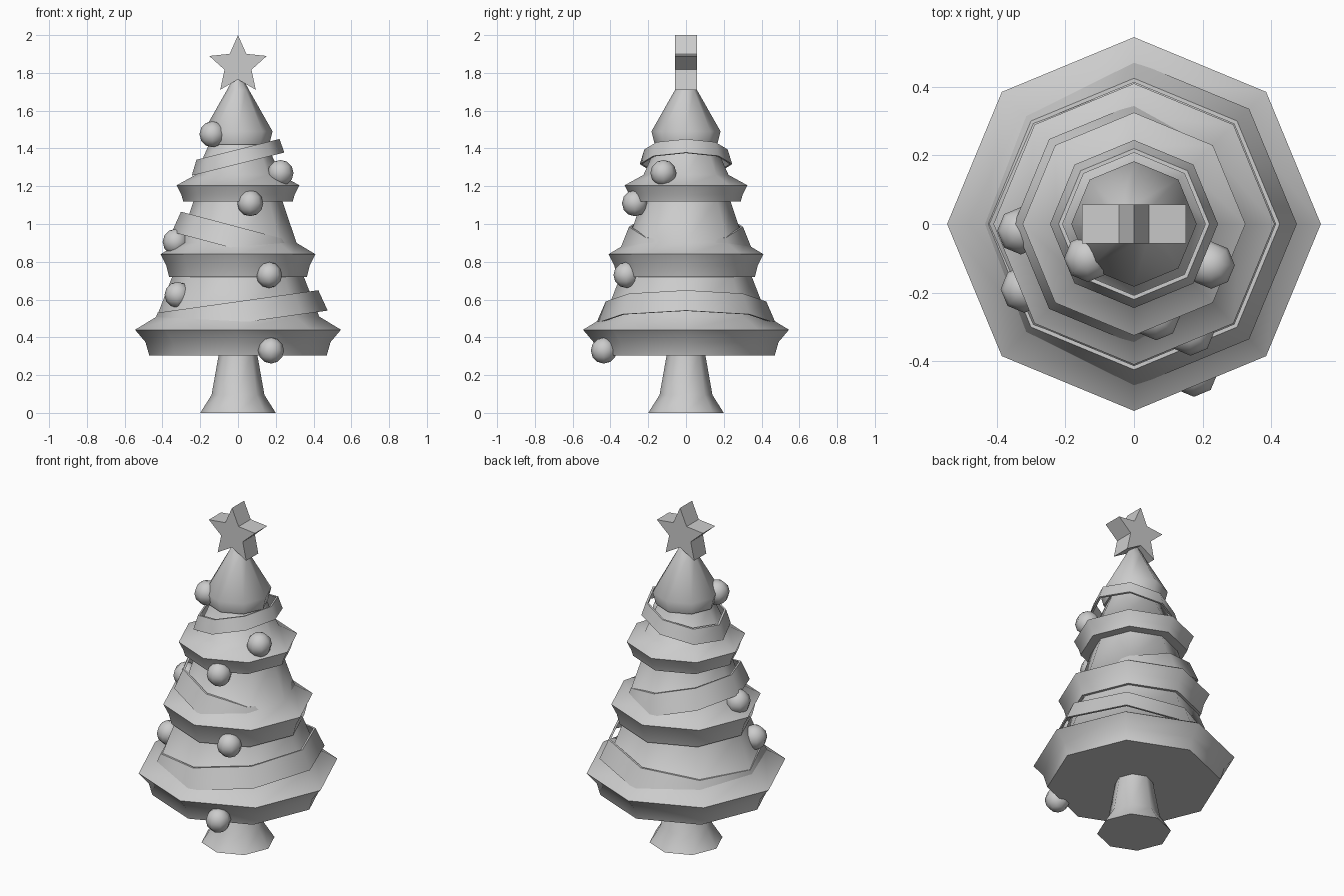
import bpy, bmesh, math
from mathutils import Vector

if "Cube" in bpy.data.objects:
    bpy.data.objects.remove(bpy.data.objects["Cube"])

grey = bpy.data.materials.new("light_grey")
grey.diffuse_color = (0.6, 0.6, 0.6, 1)
grey.use_nodes = True
grey.node_tree.nodes["Principled BSDF"].inputs["Base Color"].default_value = grey.diffuse_color


def finish(name, bm, angle=None):
    bmesh.ops.recalc_face_normals(bm, faces=bm.faces)
    mesh = bpy.data.meshes.new(name)
    bm.to_mesh(mesh)
    bm.free()
    mesh.materials.append(grey)
    ob = bpy.data.objects.new(name, mesh)
    bpy.context.collection.objects.link(ob)
    if angle:
        bpy.ops.object.select_all(action='DESELECT')
        ob.select_set(True)
        bpy.context.view_layer.objects.active = ob
        bpy.ops.object.shade_smooth_by_angle(angle=math.radians(angle))
    return ob


def lathe(name, profile, slope=0.0, closed=False, sides=8):
    """Eight-sided turned shape from (z, radius) points; slope tilts it along x."""
    bm = bmesh.new()
    rings = []
    for z, r in profile:
        ring = []
        for i in range(sides):
            a = math.tau * i / sides
            x, y = r * math.cos(a), r * math.sin(a)
            ring.append(bm.verts.new((x, y, z + slope * x)))
        rings.append(ring)
    pairs = list(zip(rings, rings[1:]))
    if closed:
        pairs.append((rings[-1], rings[0]))
    else:
        bm.faces.new(rings[0])
        bm.faces.new(rings[-1])
    for lo, hi in pairs:
        for i in range(sides):
            j = (i + 1) % sides
            bm.faces.new((lo[i], lo[j], hi[j], hi[i]))
    return finish(name, bm, 55)


# Trunk
lathe("trunk", [(0, .2), (.095, .14), (.32, .1)])

# Foliage tiers, each with a rounded skirt and tapering body
lathe("tier_bottom", [(.305, .47), (.375, .49), (.44, .545), (.51, .43), (.73, .345)])
lathe("tier_lower_middle", [(.72, .365), (.78, .38), (.84, .41), (.90, .31), (1.13, .232)])
lathe("tier_upper_middle", [(1.12, .29), (1.155, .30), (1.205, .325), (1.26, .225), (1.43, .15)])
lathe("tier_top", [(1.42, .165), (1.49, .183), (1.71, .058), (1.79, .015)])


# Garlands: thin tilted bands
def garland(name, z_lo, r_lo, z_hi, r_hi, slope, t=.012):
    lathe(name, [(z_lo, r_lo), (z_hi, r_hi), (z_hi, r_hi - t), (z_lo, r_lo - t)], slope, True)


garland("garland_bottom", .475, .475, .59, .425, .14)
garland("garland_middle", .865, .35, .985, .302, -.265)
garland("garland_top", 1.317, .245, 1.395, .22, .25)

# Baubles
baubles = [(-.135, -.10, 1.475), (.225, -.12, 1.27), (.065, -.27, 1.11),
           (-.33, -.02, .905), (.165, -.315, .73), (-.32, -.19, .625), (.175, -.435, .33)]
for n, pos in enumerate(baubles):
    bm = bmesh.new()
    bmesh.ops.create_uvsphere(bm, u_segments=8, v_segments=6, radius=.069)
    bmesh.ops.translate(bm, verts=bm.verts, vec=Vector(pos))
    finish(f"bauble_{n + 1}", bm, 65)

# Star
bm = bmesh.new()
outline = []
for i in range(10):
    r = .16 if i % 2 == 0 else .075
    a = math.pi / 2 + math.tau * i / 10
    outline.append(bm.verts.new((r * math.cos(a), -.057, 1.84 + r * math.sin(a))))
face = bm.faces.new(outline)
ext = bmesh.ops.extrude_face_region(bm, geom=[face], use_keep_orig=True)
moved = [v for v in ext["geom"] if isinstance(v, bmesh.types.BMVert)]
bmesh.ops.translate(bm, verts=moved, vec=(0, .114, 0))
finish("star", bm)
